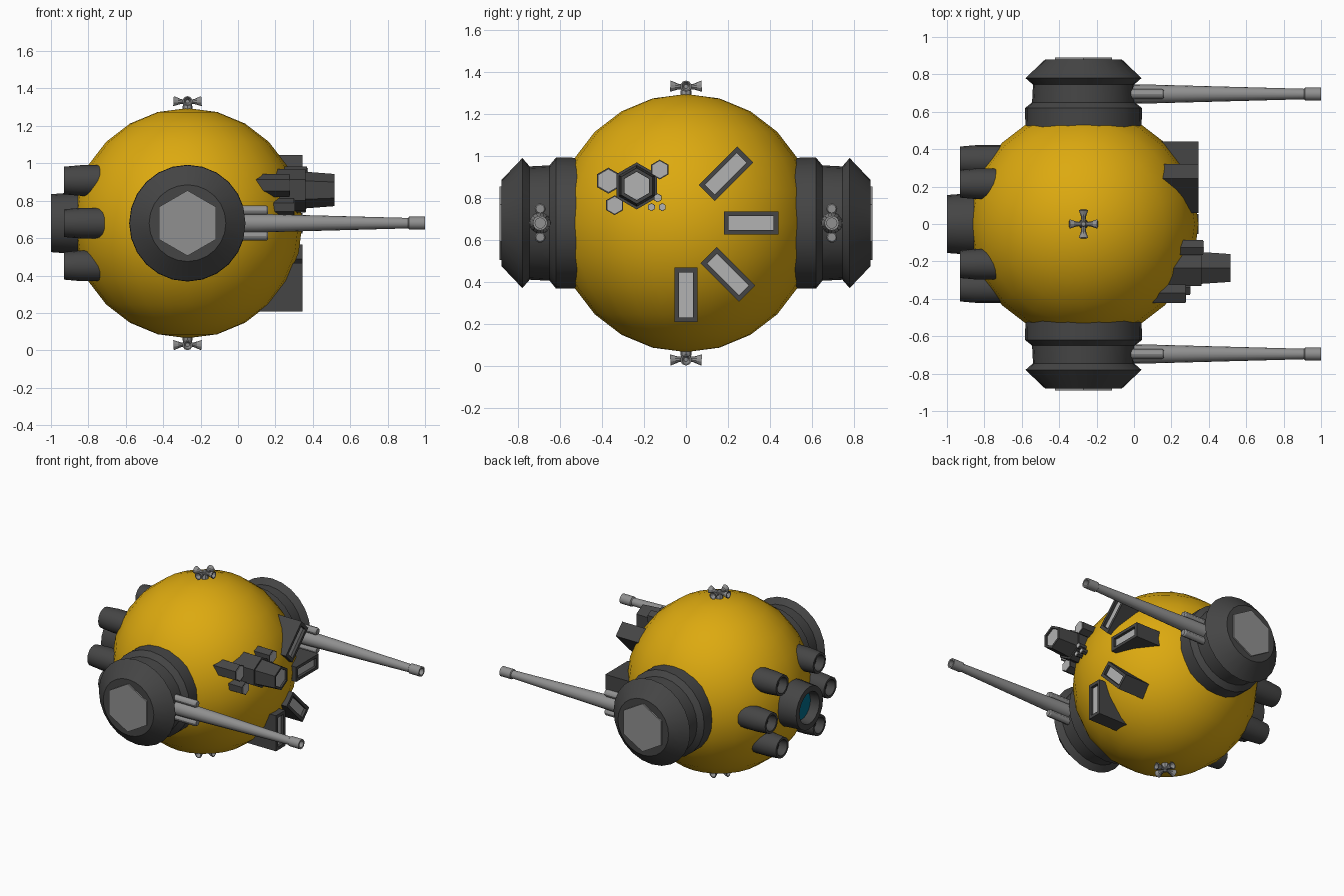
import bpy, bmesh, math
from mathutils import Vector, Matrix

if "Cube" in bpy.data.objects:
    bpy.data.objects.remove(bpy.data.objects["Cube"])

C = Vector((-0.27, 0, 0.68))          # hull centre
R = 0.615


def mat(name, rgb):
    m = bpy.data.materials.new(name)
    m.diffuse_color = (*rgb, 1)
    m.use_nodes = True
    m.node_tree.nodes["Principled BSDF"].inputs["Base Color"].default_value = m.diffuse_color
    return m


YELLOW = mat("hull_yellow", (0.72, 0.40, 0.005))
DARK = mat("dark_metal", (0.06, 0.06, 0.06))
MID = mat("gun_metal", (0.28, 0.28, 0.28))
LIGHT = mat("pale_glass", (0.45, 0.45, 0.45))
BLUE = mat("engine_glow", (0.0, 0.15, 0.25))


def finish(name, bm, material, smooth=True):
    bmesh.ops.recalc_face_normals(bm, faces=bm.faces)
    me = bpy.data.meshes.new(name)
    bm.to_mesh(me)
    bm.free()
    ob = bpy.data.objects.new(name, me)
    bpy.context.collection.objects.link(ob)
    me.materials.append(material)
    if smooth:
        bpy.ops.object.select_all(action='DESELECT')
        ob.select_set(True)
        bpy.context.view_layer.objects.active = ob
        bpy.ops.object.shade_smooth_by_angle(angle=math.radians(30))
    return ob


def lathe(name, profile, origin, axis, segs, material, smooth=True):
    """Revolve (radius, distance) pairs about an axis; both ends are capped."""
    d = Vector(axis).normalized()
    ref = Vector((0, 0, 1)) if abs(d.z) < 0.9 else Vector((1, 0, 0))
    u = (ref - d * ref.dot(d)).normalized()
    v = d.cross(u)
    bm = bmesh.new()
    rings = []
    for r, h in profile:
        ring = []
        for i in range(segs):
            a = 2 * math.pi * i / segs
            ring.append(bm.verts.new(Vector(origin) + d * h + (u * math.cos(a) + v * math.sin(a)) * r))
        rings.append(ring)
    for a, b in zip(rings, rings[1:]):
        for i in range(segs):
            j = (i + 1) % segs
            bm.faces.new((a[i], a[j], b[j], b[i]))
    bm.faces.new(rings[0])
    bm.faces.new(rings[-1])
    return finish(name, bm, material, smooth)


# Round hull
bm = bmesh.new()
bmesh.ops.create_uvsphere(bm, u_segments=24, v_segments=12, radius=R, matrix=Matrix.Translation(C))
hull = finish("hull", bm, YELLOW)
for p in hull.data.polygons:
    p.use_smooth = True

# Side pods with their guns
for s, side in ((-1, "front"), (1, "back")):
    ax = (0, s, 0)
    lathe(side + "_pod", [(0.31, 0.40), (0.312, 0.62), (0.275, 0.65), (0.27, 0.745),
                          (0.31, 0.78), (0.205, 0.88)], C, ax, 24, DARK)
    lathe(side + "_pod_cap", [(0.175, 0.85), (0.175, 0.89)], C, ax, 6, MID, False)
    g = (0, s * 0.695, 0.68)
    lathe(side + "_gun_barrel", [(0.052, -0.10), (0.05, 0.10), (0.028, 0.91), (0.035, 0.915),
                                 (0.035, 1.0), (0.024, 1.0), (0.024, 0.93)], g, (1, 0, 0), 16, MID)
    for dz in (-0.068, 0.068):
        lathe(side + "_gun_recoil_tube", [(0.026, -0.10), (0.026, 0.15), (0.02, 0.16)],
              (0, g[1], 0.68 + dz), (1, 0, 0), 12, MID)

# Main engine with glowing disc, ringed by six small engines
BACK = (-1, 0, 0)
lathe("main_engine", [(0.165, 0.40), (0.165, 0.60), (0.155, 0.73), (0.115, 0.73), (0.105, 0.66)],
      C, BACK, 20, DARK)
lathe("main_engine_glow", [(0.103, 0.65), (0.103, 0.665)], C, BACK, 20, BLUE)
for y, z in ((0.34, 0), (0.215, 0.228), (0.215, -0.228)):
    for s in (-1, 1):
        lathe("small_engine", [(0.082, 0.40), (0.082, 0.57), (0.074, 0.66), (0.057, 0.66), (0.05, 0.60)],
              C + Vector((0, s * y, z)), BACK, 16, DARK)


def window(y, z, angle):
    """Deep framed box on the +x side with a recessed pane."""
    rot = Matrix.Translation((0, y, z)) @ Matrix.Rotation(math.radians(angle), 4, 'X')
    loops = [(0.13, 0.054, 0.0), (0.13, 0.054, 0.345), (0.107, 0.033, 0.345), (0.107, 0.033, 0.325)]
    bm = bmesh.new()
    rings = [[bm.verts.new(rot @ Vector((x, sy * a, sz * b)))
              for sy, sz in ((-1, -1), (1, -1), (1, 1), (-1, 1))] for a, b, x in loops]
    for p, q in zip(rings, rings[1:]):
        for i in range(4):
            j = (i + 1) % 4
            bm.faces.new((p[i], p[j], q[j], q[i]))
    bm.faces.new(rings[0])
    bm.faces.new(rings[-1])
    ob = finish("window_frame", bm, DARK, False)
    ob.data.materials.append(LIGHT)
    ob.data.polygons[-1].material_index = 1


for w in ((0.19, 0.915, 45), (0.31, 0.68, 0), (0.20, 0.435, -45), (0.0, 0.338, 90)):
    window(*w)

# Hexagonal sensor cluster: main scope then smaller lenses
FWD = (1, 0, 0)
lathe("main_scope", [(0.112, 0.1), (0.112, 0.36), (0.098, 0.36), (0.086, 0.515), (0.068, 0.515), (0.068, 0.50)],
      (0, -0.235, 0.857), FWD, 6, DARK, False)
lathe("main_scope_lens", [(0.067, 0.48), (0.067, 0.503)], (0, -0.235, 0.857), FWD, 6, LIGHT, False)
for y, z, r, x in ((-0.37, 0.882, 0.062, 0.275), (-0.34, 0.765, 0.047, 0.30), (-0.125, 0.935, 0.047, 0.37),
                   (-0.135, 0.80, 0.021, 0.37), (-0.165, 0.756, 0.019, 0.36), (-0.113, 0.756, 0.019, 0.36)):
    lathe("small_scope", [(r, 0.05), (r, x)], (0, y, z), FWD, 6, DARK, False)
    lathe("small_scope_lens", [(r * 0.86, x - 0.02), (r * 0.86, x + 0.003)], (0, y, z), FWD, 6, LIGHT, False)

# Steering thrusters at top and bottom, four nozzles each
for s, name in ((1, "top"), (-1, "bottom")):
    base = C + Vector((0, 0, s * 0.645))
    lathe(name + "_thruster_hub", [(0.028, -0.05), (0.024, 0.0), (0.012, 0.022)], base, (0, 0, s), 8, MID)
    for k in range(4):
        a = k * math.pi / 2
        lathe(name + "_thruster_nozzle", [(0.012, 0.01), (0.013, 0.035), (0.027, 0.075),
                                          (0.021, 0.075), (0.01, 0.045)],
              base + Vector((0, 0, s * 0.003)), (math.cos(a), math.sin(a), s * 0.06), 10, MID)
